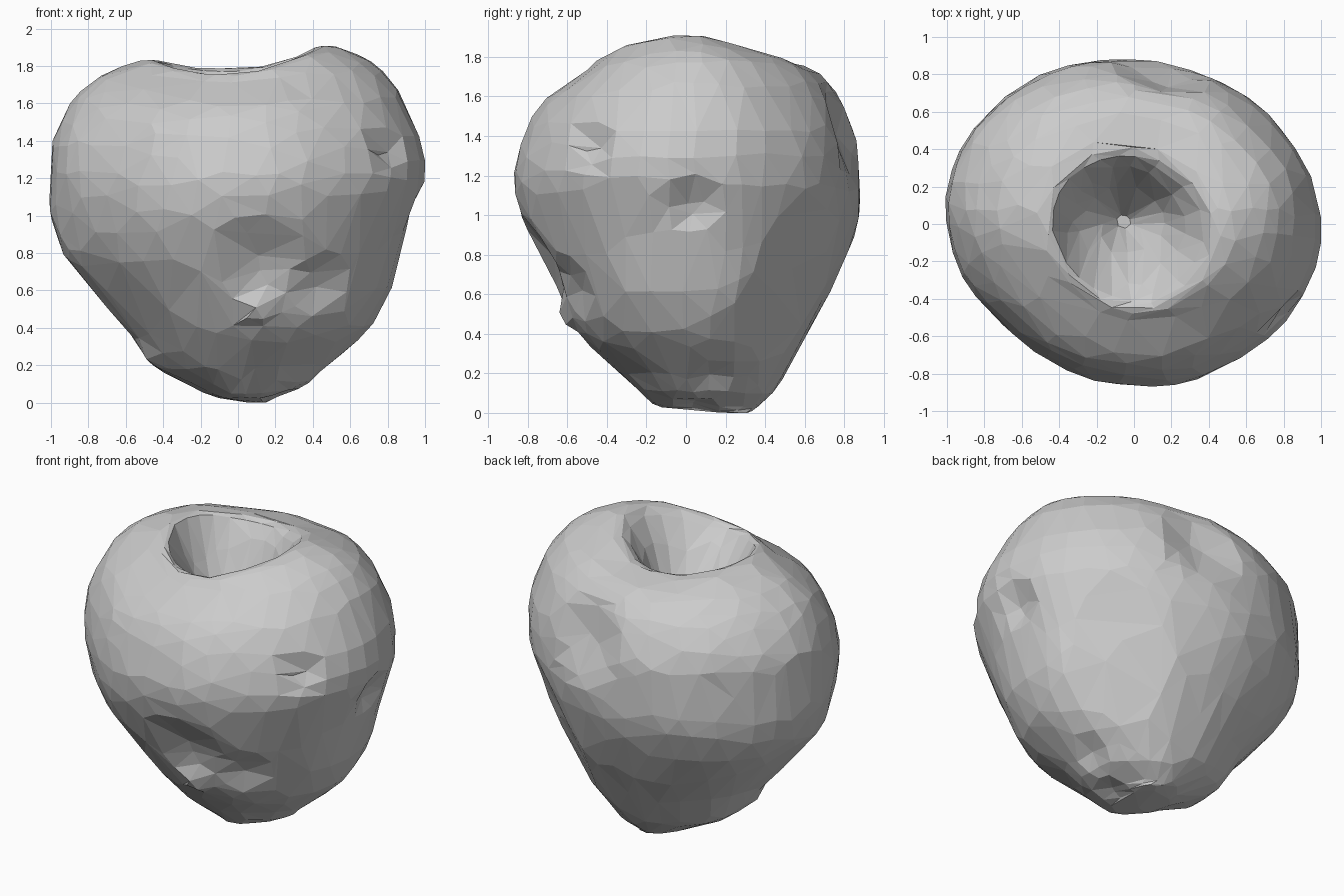
import bpy
import bmesh
import math
from mathutils import Vector, noise

cube = bpy.data.objects.get("Cube")
if cube:
    bpy.data.objects.remove(cube, do_unlink=True)

SEGMENTS = 56
STEPS = 3

# Body outline from the base up, over the rim and into the stem hollow:
# height, left and right edge, front and back edge
PROFILE = [
    (0.00, 0.06, 0.15, 0.20, 0.31),
    (0.03, -0.12, 0.21, -0.12, 0.36),
    (0.10, -0.27, 0.38, -0.23, 0.43),
    (0.20, -0.46, 0.49, -0.34, 0.50),
    (0.40, -0.61, 0.71, -0.54, 0.61),
    (0.60, -0.79, 0.82, -0.66, 0.72),
    (0.80, -0.94, 0.88, -0.77, 0.81),
    (1.00, -1.00, 0.94, -0.85, 0.87),
    (1.20, -1.01, 1.00, -0.88, 0.88),
    (1.40, -0.99, 0.98, -0.83, 0.86),
    (1.57, -0.90, 0.90, -0.74, 0.79),
    (1.68, -0.79, 0.80, -0.63, 0.71),
    (1.76, -0.65, 0.67, -0.53, 0.60),
    (1.81, -0.47, 0.46, -0.46, 0.41),
    (1.73, -0.41, 0.34, -0.36, 0.32),
    (1.48, -0.27, 0.16, -0.16, 0.19),
    (1.24, -0.10, -0.02, -0.02, 0.05),
]

# Dents: centre, radius, depth (negative depth is a lump)
DENTS = [
    ((0.12, -0.74, 0.76), 0.29, 0.075),
    ((0.45, -0.60, 0.62), 0.20, 0.05),
    ((0.10, -0.60, 0.50), 0.13, -0.05),
    ((0.80, -0.47, 1.34), 0.13, 0.06),
    ((0.95, 0.03, 1.07), 0.17, 0.07),
    ((0.15, 0.81, 1.42), 0.30, 0.09),
    ((-0.48, -0.05, 0.23), 0.13, -0.03),
    ((0.20, 0.05, 0.06), 0.12, 0.03),
    ((0.42, 0.12, 0.18), 0.13, 0.04),
]

# Corners that are fuller or leaner than an oval: angle, amount
CORNERS = [(225, -0.075), (135, 0.03), (45, -0.02)]

# Flattened cheek on the back left
CHEEK_POINT = Vector((0.58, 0.50, 0.75))
CHEEK_NORMAL = Vector((0.60, 0.70, -0.38)).normalized()


def rim_tilt(angle, z):
    """Uneven shoulder: high on the left, low at the front."""
    weight = min(1, max(0, (z - 1.5) / 0.3))
    wave = 0.05 * (math.cos(angle) + math.cos(2 * angle))
    return weight * (wave + 0.04 * max(0, math.cos(angle - 2.2)))


def fullness(angle):
    swell = 1
    for degrees, amount in CORNERS:
        swell += amount * max(0, math.cos(angle - math.radians(degrees))) ** 5
    return swell


def sculpt(point):
    """Press the dents in, flatten the cheek and roughen the skin."""
    moved = point.copy()
    inward = (Vector((0, 0, 1)) - point).normalized()
    for centre, radius, depth in DENTS:
        distance = (point - Vector(centre)).length
        if distance < radius:
            moved += inward * depth * (1 - (distance / radius) ** 2) ** 1.5
    outside = (moved - CHEEK_POINT).dot(CHEEK_NORMAL)
    if outside > 0 and point.z < 1.6:
        moved -= CHEEK_NORMAL * outside * 0.85
    roughness = 0.014 * min(1, point.z / 0.2)
    return moved + noise.noise_vector(point * 3) * roughness


def curve_point(a, b, c, d, t):
    """Smooth curve between b and c."""
    bend = (2 * a - 5 * b + 4 * c - d) * t + (3 * b - a - 3 * c + d) * t * t
    return b + (c - a + bend) * t / 2


def ring(bm, row):
    z, left, right, front, back = row
    verts = []
    for i in range(SEGMENTS):
        a = math.tau * i / SEGMENTS
        swell = fullness(a)
        x = (left + right) / 2 + (right - left) / 2 * math.cos(a) * swell
        y = (front + back) / 2 + (back - front) / 2 * math.sin(a) * swell
        verts.append(bm.verts.new(sculpt(Vector((x, y, z + rim_tilt(a, z))))))
    return verts


# Fruit body as stacked rings
bm = bmesh.new()
padded = [PROFILE[0]] + PROFILE + [PROFILE[-1]]
rows = [PROFILE[0]]
for span in zip(padded, padded[1:], padded[2:], padded[3:]):
    for s in range(1, STEPS + 1):
        rows.append([curve_point(*values, s / STEPS) for values in zip(*span)])
rings = [ring(bm, row) for row in rows]
for lower, upper in zip(rings, rings[1:]):
    for i in range(SEGMENTS):
        j = (i + 1) % SEGMENTS
        bm.faces.new((lower[i], lower[j], upper[j], upper[i]))
bm.faces.new(rings[0][::-1])
bm.faces.new(rings[-1])
bmesh.ops.triangulate(bm, faces=bm.faces)
bmesh.ops.recalc_face_normals(bm, faces=bm.faces)
mesh = bpy.data.meshes.new("fruit_body")
bm.to_mesh(mesh)
bm.free()
for polygon in mesh.polygons:
    polygon.use_smooth = False
fruit = bpy.data.objects.new("fruit_body", mesh)
bpy.context.scene.collection.objects.link(fruit)

# Coarse, irregular facets
facets = fruit.modifiers.new("facets", "DECIMATE")
facets.ratio = 0.18

# Plain grey skin
skin = bpy.data.materials.new("plain_grey")
skin.use_nodes = True
grey = (0.6, 0.6, 0.6, 1)
skin.diffuse_color = grey
skin.node_tree.nodes["Principled BSDF"].inputs["Base Color"].default_value = grey
mesh.materials.append(skin)
